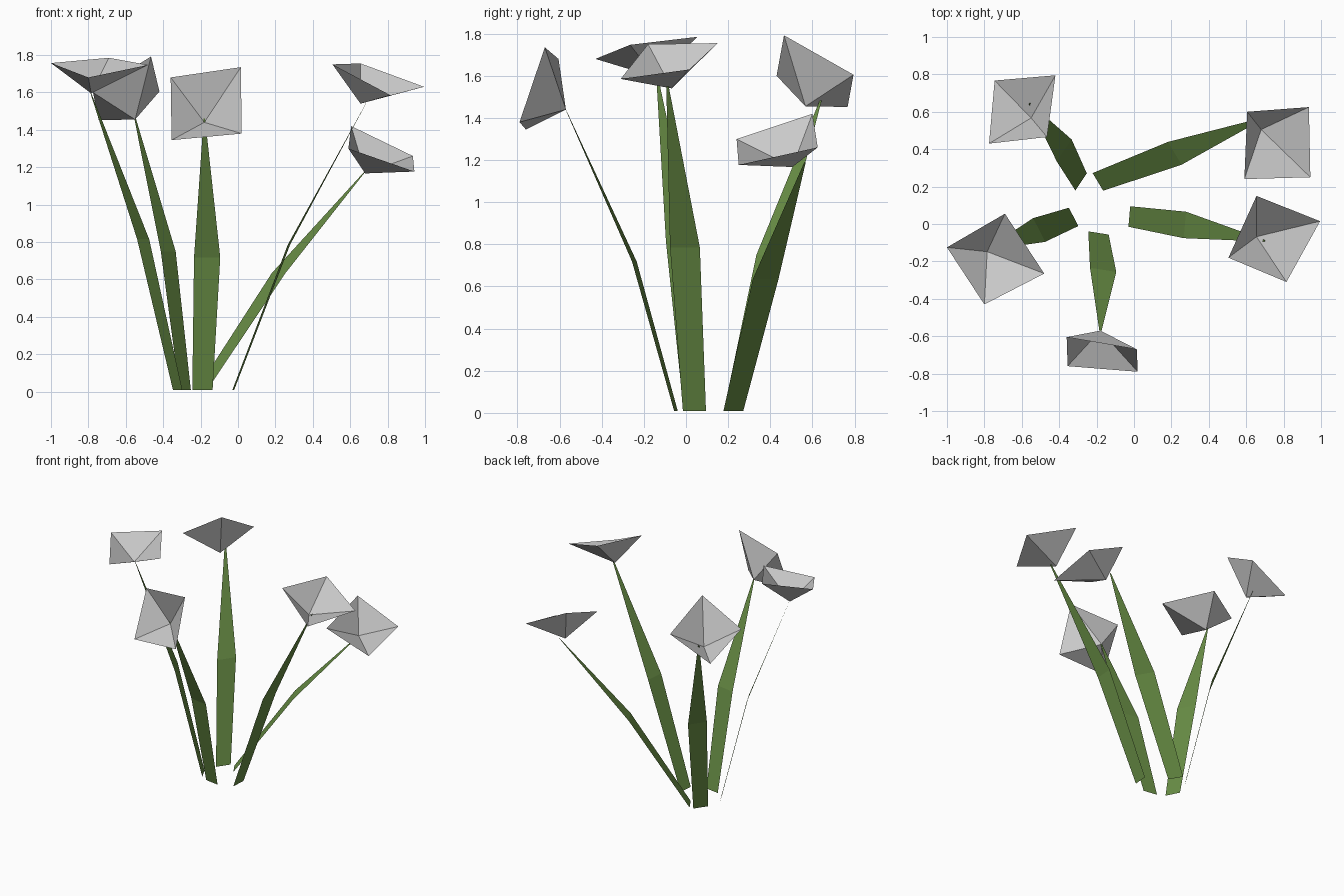
import bpy
from math import radians, cos, sin
from mathutils import Vector

green = bpy.data.materials.new("leaf_green")
green.diffuse_color = (0.14, 0.27, 0.06, 1)


def add_mesh(name, verts, faces, mat=None):
    me = bpy.data.meshes.new(name)
    me.from_pydata([tuple(v) for v in verts], [], faces)
    me.update()
    if mat:
        me.materials.append(mat)
    ob = bpy.data.objects.new(name, me)
    bpy.context.collection.objects.link(ob)
    return ob


# Flat ribbon stem: wide base, wider bend, narrow tip
def stem(name, turn, base, bend, tip):
    side = Vector((cos(radians(turn)), sin(radians(turn)), 0))
    verts = []
    for p, width in ((base, 0.11), (bend, 0.142), (tip, 0.008)):
        verts += [Vector(p) - side * width / 2, Vector(p) + side * width / 2]
    add_mesh(name, verts, [(0, 1, 3, 2), (2, 3, 5, 4)], green)


# Open four-sided cup: rim corners joined to one low point
def blossom(name, apex, rim):
    add_mesh(name, [apex] + rim, [(0, 1 + i, 1 + (i + 1) % 4) for i in range(4)])


# Front flower
stem("front_stem", -9, (-.19, -.048, .01), (-.165, -.245, .718), (-.18, -.58, 1.46))
blossom("front_blossom", (-.18, -.57, 1.44),
        [(-.355, -.76, 1.345), (.02, -.79, 1.38), (.015, -.67, 1.735), (-.36, -.605, 1.68)])

# Right flower
stem("right_stem", -95, (-.025, .04, .01), (.272, -.005, .785), (.70, -.09, 1.57))
blossom("right_blossom", (.655, -.068, 1.54),
        [(.655, .15, 1.755), (.505, -.18, 1.75), (.815, -.31, 1.585), (.995, .015, 1.63)])

# Back right flower
stem("back_right_stem", -59, (-.193, .225, .01), (.218, .378, .635), (.69, .565, 1.19))
blossom("back_right_blossom", (.68, .505, 1.167),
        [(.605, .60, 1.42), (.59, .24, 1.30), (.943, .25, 1.177), (.935, .625, 1.26)])

# Back left flower
stem("back_left_stem", -124, (-.283, .225, .01), (-.373, .393, .75), (-.56, .645, 1.50))
blossom("back_left_blossom", (-.55, .567, 1.455),
        [(-.745, .767, 1.452), (-.775, .43, 1.60), (-.465, .465, 1.792), (-.42, .795, 1.605)])

# Left flower
stem("left_stem", -63, (-.323, .038, .01), (-.507, -.032, .815), (-.79, -.138, 1.605))
blossom("left_blossom", (-.785, -.148, 1.595),
        [(-.69, .055, 1.785), (-1.0, -.125, 1.757), (-.80, -.43, 1.68), (-.48, -.265, 1.747)])
